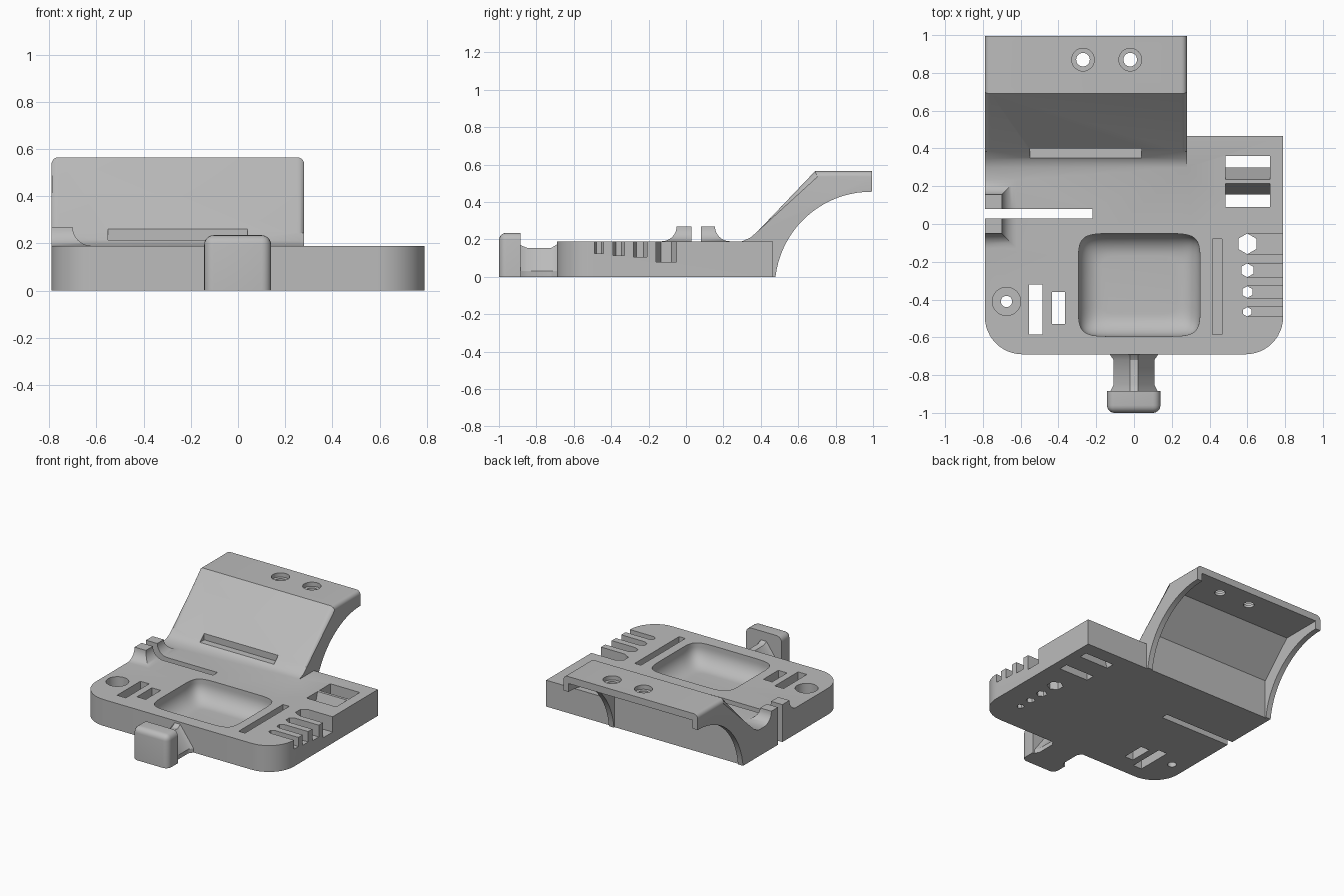
import bpy, bmesh
from math import sin, cos, pi, radians

if "Cube" in bpy.data.objects:
    bpy.data.objects.remove(bpy.data.objects["Cube"])

grey = bpy.data.materials.new("plain grey")
grey.use_nodes = True
grey.diffuse_color = (0.5, 0.5, 0.5, 1)
grey.node_tree.nodes["Principled BSDF"].inputs["Base Color"].default_value = (0.5, 0.5, 0.5, 1)


def loft(name, rings, bevel=0, pick=None):
    """Skin a closed solid over matching rings of points; optionally round some edges."""
    bm = bmesh.new()
    rows = [[bm.verts.new(p) for p in ring] for ring in rings]
    n = len(rows[0])
    for a, b in zip(rows, rows[1:]):
        for i in range(n):
            bm.faces.new((a[i], a[(i + 1) % n], b[(i + 1) % n], b[i]))
    bm.faces.new(rows[0])
    bm.faces.new(rows[-1])
    bmesh.ops.recalc_face_normals(bm, faces=bm.faces)
    if bevel:
        edges = [e for e in bm.edges if pick(e.verts[0].co, e.verts[1].co)]
        bmesh.ops.bevel(bm, geom=edges, offset=bevel, segments=5, profile=0.5, affect='EDGES')
    me = bpy.data.meshes.new(name)
    bm.to_mesh(me)
    bm.free()
    me.materials.append(grey)
    ob = bpy.data.objects.new(name, me)
    bpy.context.collection.objects.link(ob)
    return ob


def prism_z(name, pts, z0, z1):
    return loft(name, [[(x, y, z) for x, y in pts] for z in (z0, z1)])


def prism_x(name, pts, x0, x1, **kw):
    return loft(name, [[(x, y, z) for y, z in pts] for x in (x0, x1)], **kw)


def rect(x0, x1, y0, y1):
    return [(x0, y0), (x1, y0), (x1, y1), (x0, y1)]


def circle(cx, cy, r, n=32, start=0.0):
    return [(cx + r * cos(start + 2 * pi * i / n), cy + r * sin(start + 2 * pi * i / n)) for i in range(n)]


def activate(ob):
    bpy.ops.object.select_all(action='DESELECT')
    ob.select_set(True)
    bpy.context.view_layer.objects.active = ob


def combine(target, other, operation='DIFFERENCE'):
    """Apply a boolean and drop the helper."""
    activate(target)
    mod = target.modifiers.new("combine", 'BOOLEAN')
    mod.operation, mod.solver, mod.object = operation, 'EXACT', other
    bpy.ops.object.modifier_apply(modifier=mod.name)
    bpy.data.objects.remove(other)


# Tray slab with rounded front corners
R, SIDE, FRONT, BACK, TOP = 0.2, 0.79, -0.69, 0.465, 0.19
outline = [(SIDE, BACK), (-SIDE, BACK)]
for cx, start in ((-SIDE + R, pi), (SIDE - R, 1.5 * pi)):
    outline += [(cx + R * cos(start + i * pi / 24), FRONT + R + R * sin(start + i * pi / 24)) for i in range(13)]
tray = prism_z("tray_body", outline, 0, TOP)

# Rear arm: sloping top, arched underside, rounded sides
arch = [(0.99 - 0.515 * cos(a), -0.06 + 0.515 * sin(a))
        for a in [radians(90 - 83.3 * i / 20) for i in range(21)]]
profile = [(0.3, 0), (0.3, TOP), (0.345, 0.21), (0.385, 0.245), (0.69, 0.565), (0.995, 0.565), (0.995, 0.455)]
outer = profile[3:6]


def arm_edge(a, b):
    on_top = all(any(abs(v.y - y) + abs(v.z - z) < 1e-4 for y, z in outer) for v in (a, b))
    return on_top and abs(a.x - b.x) < 1e-5


arm = prism_x("rear_arm", profile + arch, -SIDE, 0.28, bevel=0.03, pick=arm_edge)
hollow = [(0.47, -0.1), (0.47, 0.285), (0.695, 0.515), (1.1, 0.515), (1.1, -0.1)]
combine(arm, prism_x("arm_hollow", hollow, -0.75, 0.24))
combine(tray, arm, 'UNION')

# Flared cable post on the left edge of the plan
rings = []
for i in range(-1, 9):
    a = max(i, 0) * pi / 16
    off, z = 0.08 * (1 - sin(a)), 0.27 - 0.08 * cos(a)
    rings.append([(x, y, 0.1 if i < 0 else z) for x, y in rect(-SIDE, -0.70 + off, -0.05 - off, 0.155 + off)])
combine(tray, loft("cable_post", rings), 'UNION')

# Dished pocket with filleted floor
rings = []
for i in range(-1, 11):
    t = max(i, 0) * pi / 20
    inset = 0.12 * (1 - cos(t))
    z = 0.3 if i < 0 else 0.16 - 0.12 * sin(t)
    ring = []
    for k in range(64):
        c, s = cos(2 * pi * k / 64), sin(2 * pi * k / 64)
        ring.append((0.0275 + (0.3225 - inset) * (abs(c) ** 0.28) * (1 if c > 0 else -1),
                     -0.3225 + (0.2725 - inset) * (abs(s) ** 0.28) * (1 if s > 0 else -1), z))
    rings.append(ring)
combine(tray, loft("pocket", rings))

# Straight slots: cable slot, two tool slots, blind groove, arm notch
for x0, x1, y0, y1, z0 in ((-0.9, -0.22, 0.03, 0.08, -0.1), (-0.555, -0.485, -0.585, -0.32, -0.1),
                           (-0.435, -0.365, -0.53, -0.36, -0.1), (0.415, 0.465, -0.585, -0.08, 0.08),
                           (-0.55, 0.04, 0.25, 0.4, 0.215)):
    combine(tray, prism_z("slot", rect(x0, x1, y0, y1), z0, 0.4))

# Two windows with a sloped wall between them
for y_out, y_top, y_bottom in ((0.36, 0.235, 0.3), (0.09, 0.215, 0.155)):
    d = (y_bottom - y_top) * 0.1
    window = [(y_out, -0.02), (y_bottom + d, -0.02), (y_top - d, TOP + 0.02), (y_out, TOP + 0.02)]
    combine(tray, prism_x("window", window, 0.485, 0.72))

# Hexagonal holes, each with a side slot open to the edge
for y, r, z in ((-0.105, 0.055, 0.08), (-0.245, 0.037, 0.105), (-0.36, 0.031, 0.115), (-0.465, 0.025, 0.125)):
    combine(tray, prism_z("hex_hole", circle(0.6, y, r, 6, pi / 2), -0.1, 0.3))
    combine(tray, prism_z("side_slot", rect(0.6, 0.9, y - r, y + r), z, 0.3))

# Stepped round holes in the slab and the arm
for x, y, wide, narrow, z in ((-0.675, -0.41, 0.075, 0.03, 0.09),
                              (-0.27, 0.87, 0.06, 0.036, 0.535), (-0.02, 0.87, 0.06, 0.036, 0.535)):
    combine(tray, prism_z("counterbore", circle(x, y, wide), z, 0.7))
    combine(tray, prism_z("through_hole", circle(x, y, narrow), -0.1, 0.7))

# Front hook: ridged neck flaring into slab and head
rings = []
for y, w, h in ((-0.68, 0.135, 0.185), (-0.695, 0.125, 0.17), (-0.72, 0.108, 0.155),
                (-0.85, 0.108, 0.155), (-0.875, 0.12, 0.165), (-0.9, 0.13, 0.18)):
    rings.append([(-w, y, 0), (w, y, 0), (w, y, 0.03), (0.022, y, h), (-0.022, y, h), (-w, y, 0.03)])
neck = loft("hook_neck", rings)
head = loft("hook_head", [[(x, y, z) for x, y in rect(-0.143, 0.14, -1, -0.885)] for z in (0, 0.235)],
            bevel=0.04, pick=lambda a, b: a.z + b.z > 0.1 and (a.y + b.y < -1.8 or abs(a.y - b.y) > 0.01))

# Smooth shading with sharp creases
for ob in (tray, neck, head):
    activate(ob)
    bpy.ops.object.shade_smooth_by_angle(angle=radians(28))
